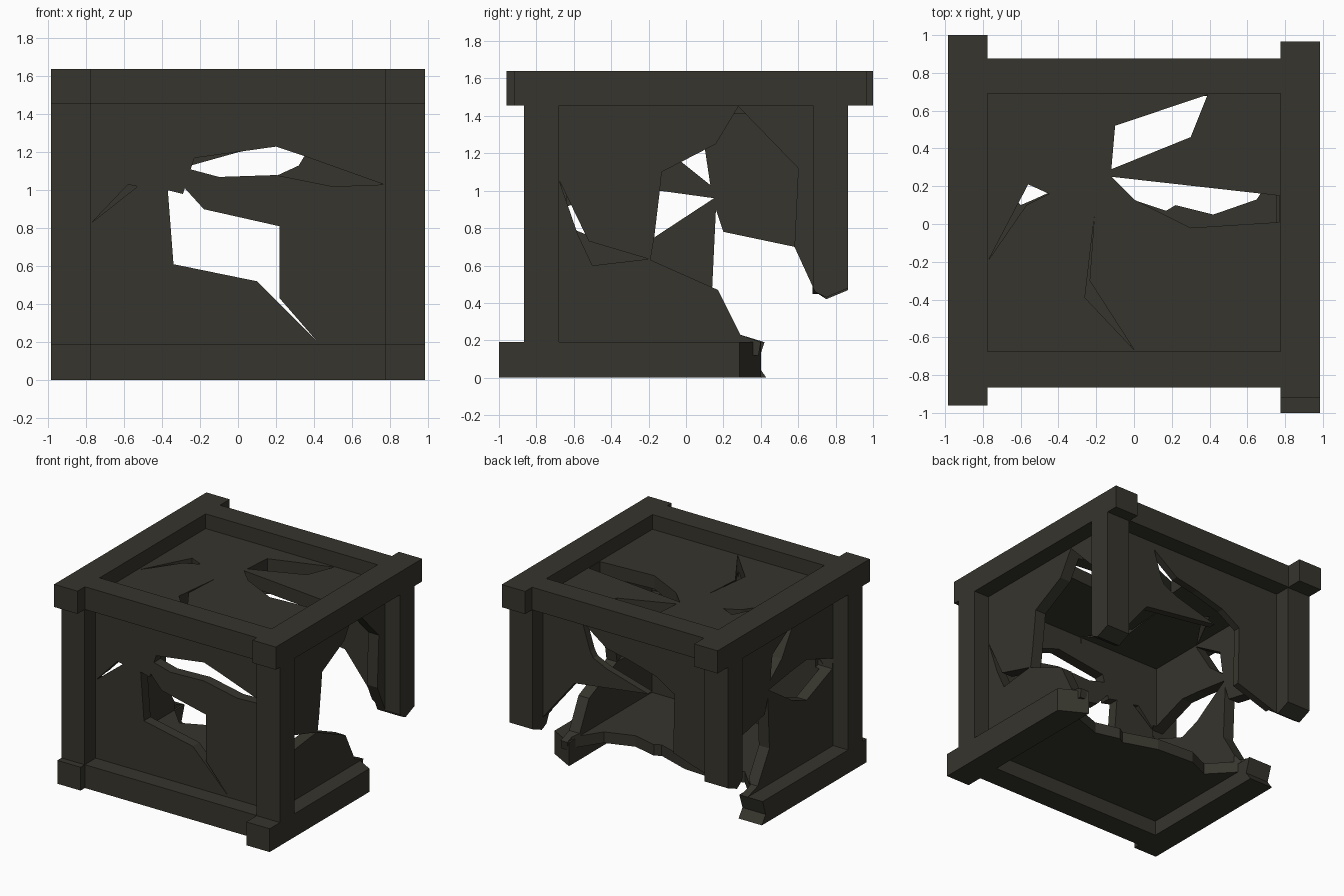
import bpy, bmesh

if "Cube" in bpy.data.objects:
    bpy.data.objects.remove(bpy.data.objects["Cube"])

wood = bpy.data.materials.new("dark weathered wood")
wood.diffuse_color = (0.037, 0.035, 0.026, 1)
wood.use_nodes = True
wood.node_tree.nodes["Principled BSDF"].inputs["Base Color"].default_value = wood.diffuse_color


def new_object(name, bm):
    bmesh.ops.recalc_face_normals(bm, faces=bm.faces[:])
    me = bpy.data.meshes.new(name)
    bm.to_mesh(me)
    bm.free()
    me.materials.append(wood)
    ob = bpy.data.objects.new(name, me)
    bpy.context.collection.objects.link(ob)
    return ob


def box(name, x0, x1, y0, y1, z0, z1):
    bm = bmesh.new()
    bmesh.ops.create_cube(bm, size=1)
    for v in bm.verts:
        v.co = (x1 if v.co.x > 0 else x0, y1 if v.co.y > 0 else y0, z1 if v.co.z > 0 else z0)
    return new_object(name, bm)


def prism(axis, lo, hi, pts):
    """Polygon extruded along an axis, used to break the wood."""
    bm = bmesh.new()

    def place(p, d):
        c = list(p)
        c.insert(axis, d)
        return c
    rings = [[bm.verts.new(place(p, d)) for p in pts] for d in (lo, hi)]
    n = len(pts)
    bm.faces.new(rings[0])
    bm.faces.new(rings[1][::-1])
    for i in range(n):
        j = (i + 1) % n
        bm.faces.new((rings[0][i], rings[0][j], rings[1][j], rings[1][i]))
    ob = new_object("break_cutter", bm)
    ob.hide_render = True
    return ob


# hollow panelled body
body = box("wall_panels", -.85, .85, -.725, .735, .12, 1.52)
hollow = box("hollow_cutter", -.755, .755, -.64, .677, .21, 1.41)

# frame: long side beams, cross beams, corner posts
frame = [
    box("top_left_beam", -.985, -.775, -.96, 1.0, 1.455, 1.64),
    box("top_right_beam", .775, .985, -.92, .965, 1.455, 1.64),
    box("bottom_left_beam", -.985, -.775, -.92, .96, 0, .19),
    box("bottom_right_beam", .775, .985, -1.0, .96, 0, .19),
    box("top_front_beam", -.775, .775, -.865, -.675, 1.455, 1.64),
    box("top_back_beam", -.775, .775, .69, .875, 1.455, 1.64),
    box("bottom_front_beam", -.775, .775, -.865, -.675, 0, .19),
]
for sx, side in ((-1, "left"), (1, "right")):
    for sy, end in ((-1, "front"), (1, "back")):
        xs = sorted((sx * .775, sx * .985))
        ys = sorted((sy * .68, sy * .867))
        frame.append(box(f"{end}_{side}_post", *xs, *ys, .19, 1.455))

# broken openings, side by side
right = [
    prism(0, .72, 1.2, [(.28, 1.45), (.6, 1.12), (.58, .7), (.69, .46), (.75, .43), (.87, .48),
                        (1.2, .5), (1.2, -.1), (.45, -.1), (.42, .01), (.38, .08), (.40, .19),
                        (.29, .23), (.17, .47), (-.19, .63), (-.17, .75), (-.14, 1.0),
                        (-.13, 1.1), (.16, 1.25)]),
    prism(0, .72, .9, [(-.68, 1.06), (-.52, .73), (-.2, .635), (-.5, .6), (-.58, .77)]),
]
right_end = prism(2, -.1, .22, [(1.1, .22), (.985, .285), (.775, .40), (.7, .45), (.7, 1.2), (1.1, 1.2)])
left = [
    prism(0, -1.2, -.72, [(.16, .9), (.2, .78), (.58, .7), (.69, .46), (.75, .42), (.87, .47),
                          (1.2, .47), (1.2, -.1), (.45, -.1), (.43, .0), (.38, .07), (.42, .19),
                          (.29, .23), (.14, .48)]),
    prism(0, -.9, -.72, [(.15, .96), (-.14, 1.0), (-.34, 1.02), (-.68, .9), (-.67, .82),
                         (-.34, .69), (-.17, .75)]),
    prism(0, -.9, -.72, [(.13, 1.03), (-.02, 1.15), (-.18, 1.4), (.1, 1.23)]),
]
front = [
    prism(1, -.9, -.6, [(-.37, 1.0), (-.29, .98), (-.28, 1.01), (-.18, .9), (.22, .81),
                        (.22, .43), (.42, .2), (.1, .52), (-.34, .61)]),
    prism(1, -.9, -.6, [(-.25, 1.11), (-.23, 1.17), (.2, 1.23), (.35, 1.18), (.77, 1.03),
                        (.5, 1.02), (.2, 1.08), (-.1, 1.07)]),
    prism(1, -.9, -.6, [(-.77, .83), (-.58, 1.03), (-.53, 1.02)]),
]
# the back keeps a splinter pointing left between its crack and the big gap
back = [
    prism(1, .63, .9, [(-.774, .43), (-.40, .55), (-.41, 1.03), (-.25, 1.13), (0, 1.2),
                       (.2, 1.24), (.42, 1.4), (.35, 1.18), (.32, 1.13), (.2, 1.075), (-.17, .97),
                       (.49, .88), (.774, .53), (.774, -.1), (-.774, -.1)]),
]
top = [
    prism(2, 1.36, 1.6, [(-.1, .52), (.39, .685), (.3, .46), (-.12, .29)]),
    prism(2, 1.36, 1.6, [(-.12, .25), (.77, .15), (.77, .01), (.3, -.02), (0, .13)]),
    prism(2, 1.36, 1.6, [(-.56, .21), (-.45, .16), (-.57, .1), (-.77, -.19)]),
    prism(2, 1.36, 1.6, [(-.21, .04), (-.235, -.3), (0, -.665), (-.26, -.39)]),
]
bottom = [
    prism(2, -.1, .26, [(-.79, .3), (-.6, .1), (-.53, .13), (-.42, .18), (-.1, .16), (.17, .07),
                        (.22, .1), (.42, .05), (.65, .13), (.79, .34), (.79, 1.1), (-.79, 1.1)]),
]


def cut(ob, cutters):
    for c in cutters:
        m = ob.modifiers.new("break", 'BOOLEAN')
        m.operation = 'DIFFERENCE'
        m.solver = 'EXACT'
        m.object = c
    dg = bpy.context.evaluated_depsgraph_get()
    me = bpy.data.meshes.new_from_object(ob.evaluated_get(dg))
    ob.modifiers.clear()
    ob.data = me


# break the body and only the frame pieces that were hit
cut(body, [hollow] + right + left + front + back + top + bottom)
for ob in frame:
    if ob.name == "bottom_right_beam":
        cut(ob, [right_end])
    if ob.name == "back_right_post":
        cut(ob, right[:1])
    if ob.name in ("bottom_left_beam", "back_left_post"):
        cut(ob, left[:1])

for c in [hollow, right_end] + right + left + front + back + top + bottom:
    bpy.data.objects.remove(c)
